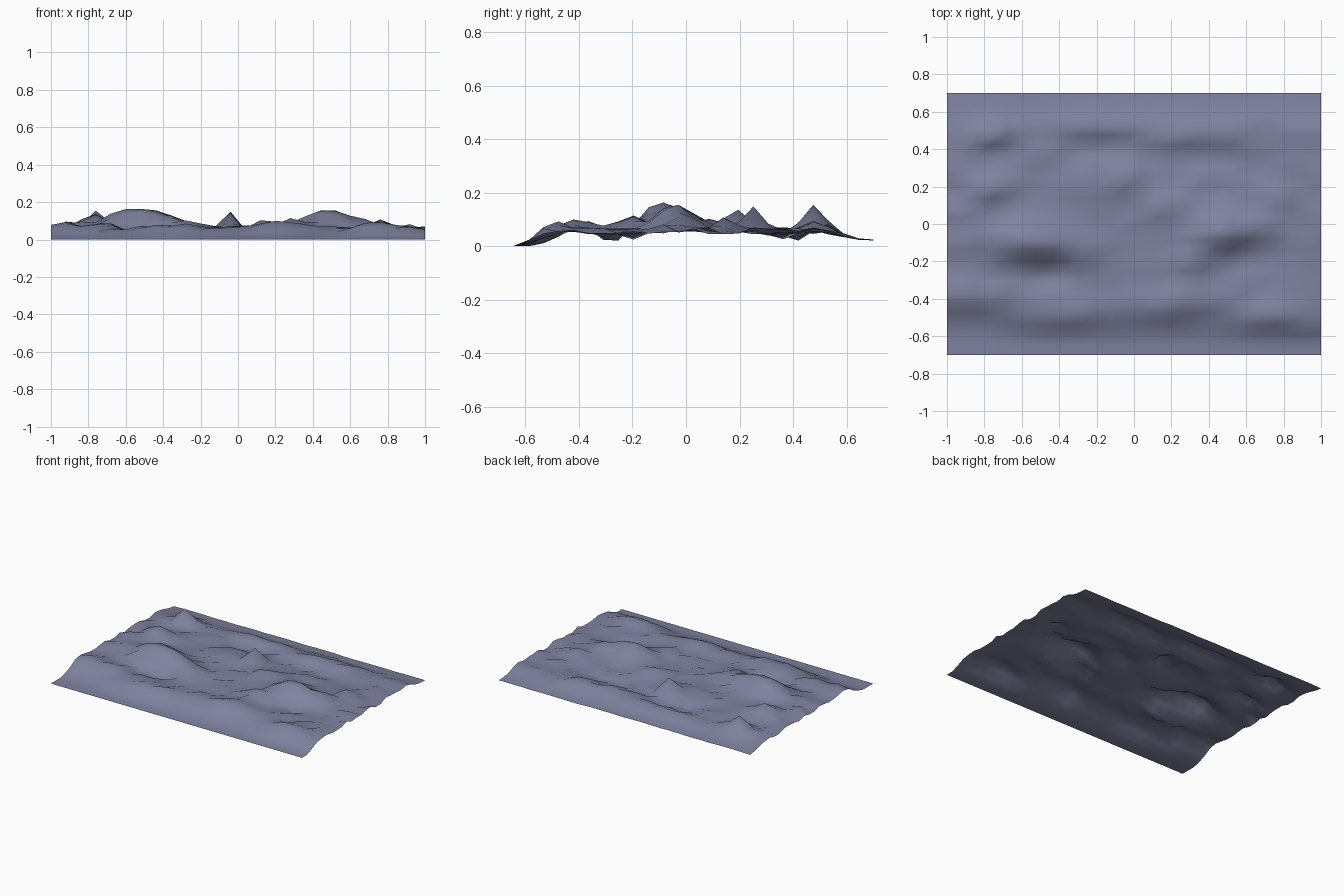
import bpy, bmesh, math, random
random.seed(4)

# Main hills and hollows: x, y, height, x radius, y radius
HILLS = [
    (-.6, -.08, .105, .12, .11), (-.42, -.1, .085, .12, .08), (-.28, -.17, .04, .1, .07),
    (.44, -.04, .105, .12, .1), (.64, -.01, .045, .13, .08), (.3, -.2, .045, .09, .07),
    (-.04, .25, .085, .05, .05), (-.76, .476, .09, .07, .06), (-.2, .53, .035, .2, .05),
    (.35, .49, .03, .3, .05), (-.2, .41, -.035, .2, .05), (.35, .35, -.025, .3, .05),
    (-.76, .19, .075, .1, .06), (-.92, -.4, .04, .1, .07), (-.4, -.51, .035, .22, .06),
    (.22, -.41, .055, .12, .07), (.76, -.52, .045, .17, .06), (-.48, -.28, -.04, .18, .06),
    (.6, -.2, -.03, .16, .06), (.18, .08, .045, .12, .07), (-.22, .22, .02, .06, .08),
    (.76, .14, .045, .06, .06), (.92, -.1, .03, .05, .06), (-.85, -.1, .03, .08, .07),
    (-.92, .06, .03, .06, .06), (-.7, -.38, .02, .1, .06),
]


def ramp(a, b, t):
    t = min(1, max(0, (t - a) / (b - a)))
    return t * t * (3 - 2 * t)


def height(x, y):
    # Low plateau that falls to the ground at front and back
    start = -.64 + .05 * ramp(.45, .9, -x) - .02 * ramp(.3, .7, x)
    front, back = ramp(start, start + .19, y), 1 - ramp(.5, .68, y)
    inside = front * (.15 + .85 * back)
    z = .058 * front * (.4 + .6 * back)
    z += inside * sum(h * math.exp(-((x - a) / rx) ** 2 - ((y - b) / ry) ** 2)
                      for a, b, h, rx, ry in HILLS)
    # Small bumps
    z += inside * random.uniform(-.013, .013)
    return min(.168, max(0, z + .004))


# Terrain sheet
bm = bmesh.new()
bmesh.ops.create_grid(bm, x_segments=25, y_segments=25, size=1)
for v in bm.verts:
    v.co.y *= .7
    v.co.z = height(v.co.x, v.co.y)
low = min(v.co.z for v in bm.verts)
for v in bm.verts:
    v.co.z -= low
for f in bm.faces:
    f.smooth = True
mesh = bpy.data.meshes.new("terrain")
bm.to_mesh(mesh)
bm.free()
terrain = bpy.data.objects.new("terrain", mesh)
bpy.context.collection.objects.link(terrain)

mat = bpy.data.materials.new("slate blue")
mat.diffuse_color = (.21, .225, .345, 1)
mesh.materials.append(mat)
